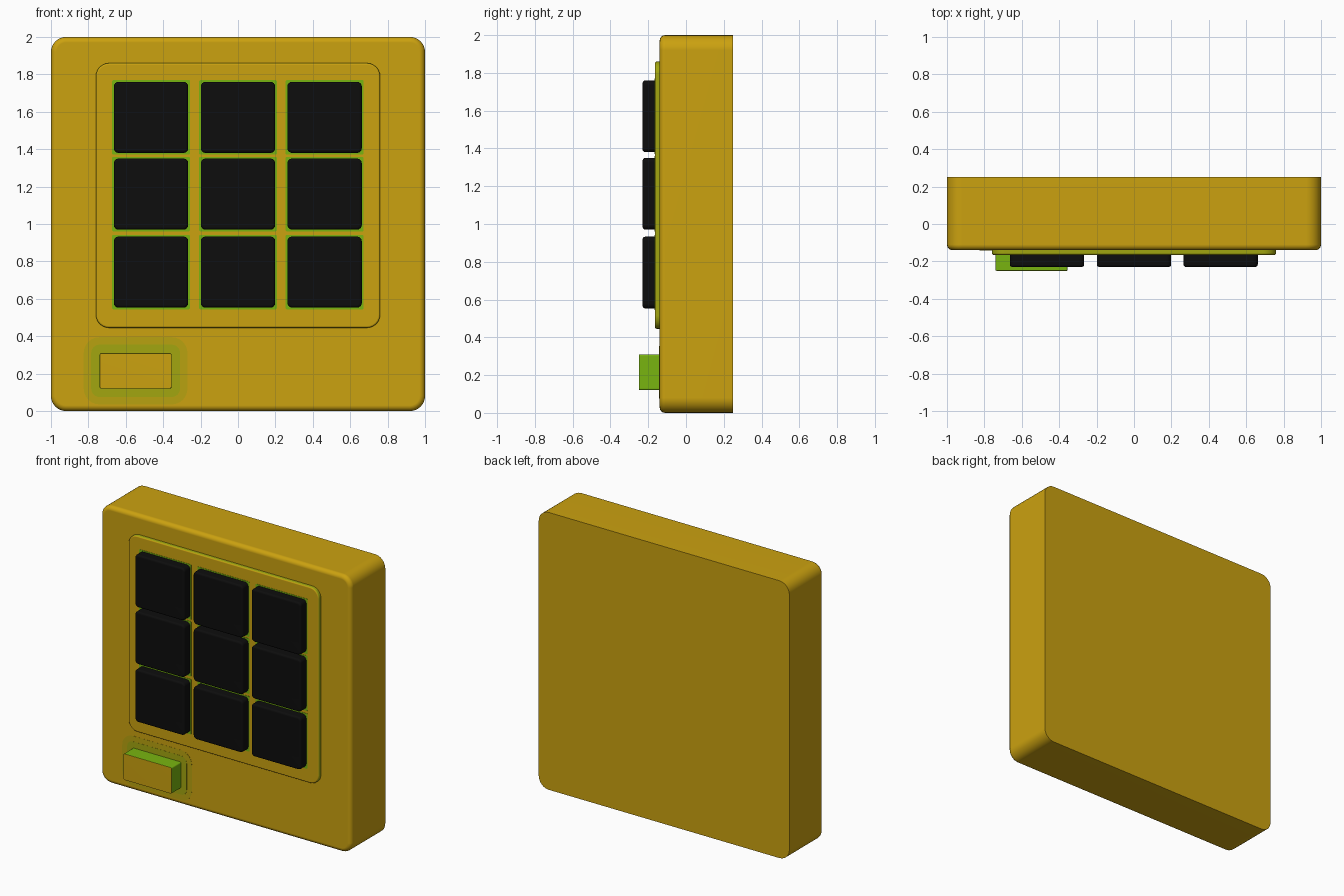
import bpy, bmesh, math

if "Cube" in bpy.data.objects:
    bpy.data.objects.remove(bpy.data.objects["Cube"])


def material(name, rgb):
    m = bpy.data.materials.new(name)
    m.diffuse_color = (*rgb, 1)
    m.use_nodes = True
    m.node_tree.nodes["Principled BSDF"].inputs["Base Color"].default_value = m.diffuse_color
    return m


yellow = material("amber_yellow", (0.60, 0.36, 0.005))
black = material("key_black", (0.004, 0.004, 0.004))
green = material("glow_green", (0.19, 0.46, 0.005))
lime = material("glow_lime", (0.36, 0.38, 0.005))
faint = material("glow_faint", (0.48, 0.365, 0.005))


def slab(name, x0, x1, z0, z1, front, back, radius, bevel, mats, steps=4, corner=6):
    """Rounded plate facing -y, with a rounded front rim; mats = [front, sides]."""
    rings = [(back, 0)]
    if bevel:
        for i in range(steps + 1):
            a = math.pi / 2 * i / steps
            rings.append((front + bevel * (1 - math.sin(a)), bevel * (1 - math.cos(a))))
    else:
        rings.append((front, 0))
    bm = bmesh.new()
    loops = []
    for y, inset in rings:
        r = max(radius - inset, 0.003)
        loop = []
        for q, (cx, cz) in enumerate([(x1 - inset - r, z1 - inset - r), (x0 + inset + r, z1 - inset - r),
                                      (x0 + inset + r, z0 + inset + r), (x1 - inset - r, z0 + inset + r)]):
            for k in range(corner + 1):
                a = math.pi / 2 * (q + k / corner)
                loop.append(bm.verts.new((cx + r * math.cos(a), y, cz + r * math.sin(a))))
        loops.append(loop)
    n = len(loops[0])
    for a, b in zip(loops, loops[1:]):
        for i in range(n):
            j = (i + 1) % n
            bm.faces.new((a[i], a[j], b[j], b[i]))
    bm.faces.new(loops[0])
    bm.faces.new(loops[-1])
    bmesh.ops.recalc_face_normals(bm, faces=bm.faces)
    # front-facing surfaces take the first colour, sides the second
    for f in bm.faces:
        f.material_index = 0 if len(mats) == 1 or f.normal.y < -0.8 else 1
    me = bpy.data.meshes.new(name)
    bm.to_mesh(me)
    bm.free()
    for m in mats:
        me.materials.append(m)
    ob = bpy.data.objects.new(name, me)
    bpy.context.collection.objects.link(ob)
    bpy.ops.object.select_all(action='DESELECT')
    ob.select_set(True)
    bpy.context.view_layer.objects.active = ob
    bpy.ops.object.shade_smooth_by_angle(angle=math.radians(35))
    w = ob.modifiers.new("weighted_normals", 'WEIGHTED_NORMAL')
    w.keep_sharp = True
    return ob


# Housing
slab("housing", -1, 1, 0, 2, -0.14, 0.25, 0.08, 0.03, [yellow])

# Raised keypad panel with glowing rim
slab("keypad_panel", -0.76, 0.76, 0.445, 1.86, -0.165, -0.13, 0.07, 0.01, [yellow, lime])

# Keys, each over a thin glowing edge plate
for r, zc in enumerate((0.743, 1.16, 1.57)):
    for c, xc in enumerate((-0.465, 0, 0.463)):
        w, h = 0.199, 0.19
        slab(f"key_{r}_{c}", xc - w, xc + w, zc - h, zc + h, -0.23, -0.16, 0.025, 0.014, [black], 3, 4)
        g = 0.009
        slab(f"key_glow_{r}_{c}", xc - w - g, xc + w + g, zc - h - g, zc + h + g,
             -0.167, -0.163, 0.004, 0, [green], corner=1)

# Indicator block with soft glow painted around it
x0, x1, z0, z1 = -0.74, -0.355, 0.12, 0.31
slab("indicator", x0, x1, z0, z1, -0.25, -0.13, 0.01, 0.004, [yellow, green], 2, 3)
for name, g, y, m in (("indicator_glow_outer", 0.085, -0.141, faint), ("indicator_glow_inner", 0.045, -0.142, lime)):
    slab(name, x0 - g, x1 + g, z0 - g, z1 + g, y, -0.138, g, 0, [m])
